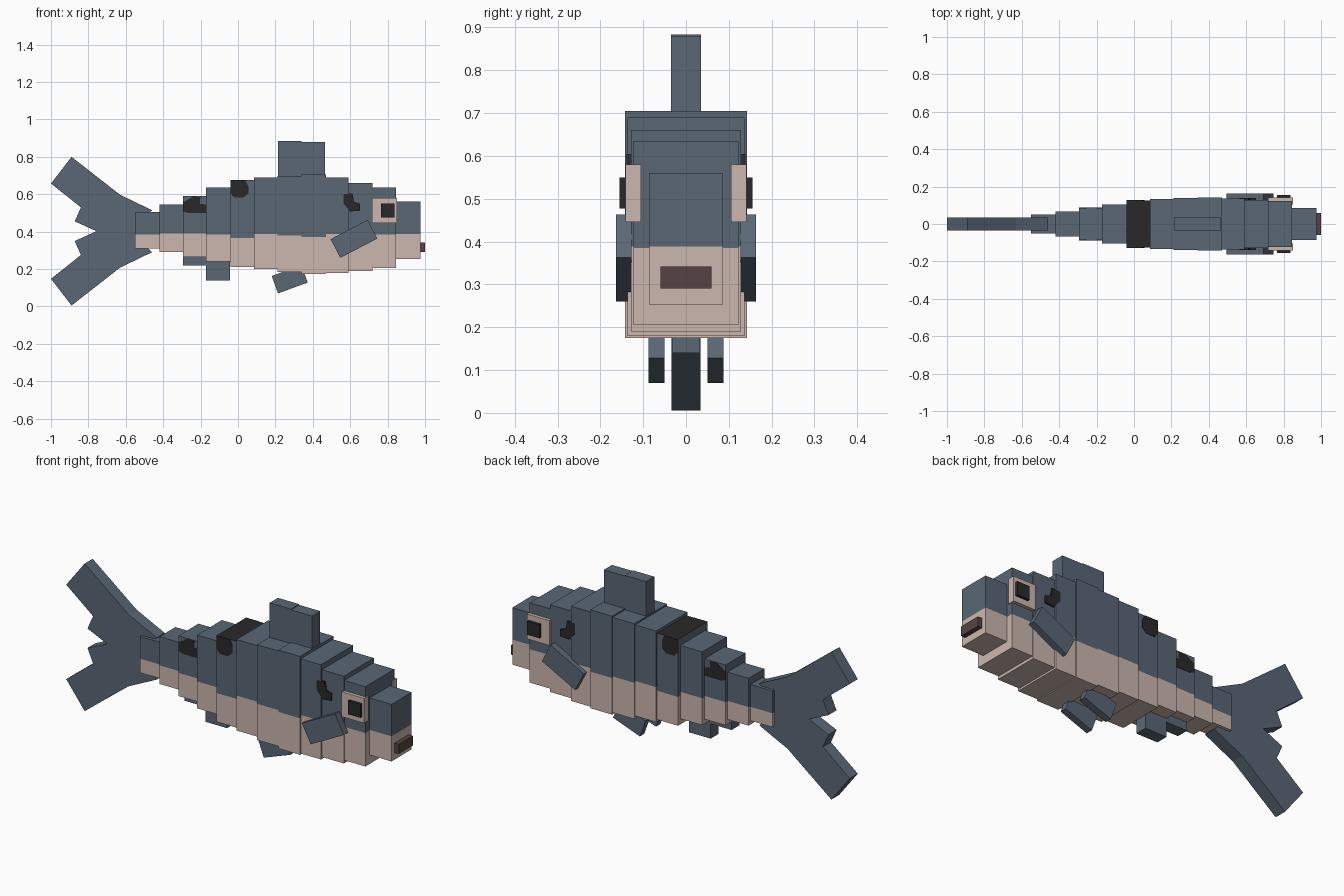
import bpy
import bmesh
import math
from mathutils import Matrix, Vector


def material(name, rgb):
    m = bpy.data.materials.new(name)
    m.diffuse_color = (*rgb, 1)
    return m


SLATE = material("slate_blue", (0.102, 0.136, 0.178))
PALE = material("pale_belly", (0.60, 0.475, 0.425))
DARK = material("dark_spot", (0.022, 0.022, 0.022))
BROWN = material("mouth_brown", (0.095, 0.055, 0.055))


def finish(name, bm, mats):
    bmesh.ops.recalc_face_normals(bm, faces=bm.faces)
    me = bpy.data.meshes.new(name)
    bm.to_mesh(me)
    bm.free()
    for m in mats:
        me.materials.append(m)
    ob = bpy.data.objects.new(name, me)
    bpy.context.collection.objects.link(ob)
    return ob


def box_bmesh(lo, hi):
    bm = bmesh.new()
    lo, hi = Vector(lo), Vector(hi)
    bmesh.ops.create_cube(bm, size=1, matrix=Matrix.Translation((lo + hi) / 2)
                          @ Matrix.Diagonal((*(hi - lo), 1)))
    return bm


def box(name, lo, hi, mat):
    return finish(name, box_bmesh(lo, hi), [mat])


def slab(name, outline, y0, y1, mat):
    """Side-view (x, z) outline extruded from y0 to y1."""
    bm = bmesh.new()
    face = bm.faces.new([bm.verts.new((x, y0, z)) for x, z in outline])
    new = bmesh.ops.extrude_face_region(bm, geom=[face])["geom"]
    bmesh.ops.translate(bm, vec=(0, y1 - y0, 0),
                        verts=[v for v in new if isinstance(v, bmesh.types.BMVert)])
    return finish(name, bm, [mat])


# Body segments: x start, x end, bottom, top, half width, belly line
segments = [
    (-0.55, -0.42, 0.31, 0.505, 0.050, 0.385),
    (-0.42, -0.295, 0.29, 0.545, 0.067, 0.39),
    (-0.295, -0.17, 0.265, 0.59, 0.085, 0.39),
    (-0.17, -0.04, 0.24, 0.635, 0.105, 0.385),
    (-0.04, 0.085, 0.21, 0.675, 0.125, 0.365),
    (0.085, 0.21, 0.20, 0.69, 0.134, 0.388),
    (0.21, 0.34, 0.185, 0.698, 0.140, 0.38),
    (0.34, 0.47, 0.175, 0.705, 0.143, 0.372),
    (0.47, 0.59, 0.18, 0.69, 0.137, 0.388),
    (0.59, 0.72, 0.19, 0.66, 0.128, 0.388),
    (0.72, 0.845, 0.205, 0.635, 0.123, 0.385),
    (0.845, 0.975, 0.253, 0.56, 0.086, 0.388),
]
for i, (x0, x1, z0, z1, w, split) in enumerate(segments):
    bm = box_bmesh((x0, -w, z0), (x1, w, z1))
    bmesh.ops.bisect_plane(bm, geom=bm.verts[:] + bm.edges[:] + bm.faces[:],
                           plane_co=(0, 0, split), plane_no=(0, 0, 1))
    for f in bm.faces:
        z = f.calc_center_median().z
        f.material_index = 1 if z < split else 0
        if i == 4 and z > z1 - 0.001:      # dark saddle on the back
            f.material_index = 2
    finish(f"body_segment_{i + 1}", bm, [SLATE, PALE, DARK])

# Forked tail, mirrored about its mid height
half = [(-0.46, 0.515), (-0.63, 0.597), (-0.89, 0.80), (-1.0, 0.657),
        (-0.84, 0.53), (-0.873, 0.455)]
mid = 0.4025
outline = half + [(-0.757, mid)] + [(x, 2 * mid - z) for x, z in reversed(half)]
slab("tail_fin", outline + [(-0.49, 0.32), (-0.49, 0.485)], -0.034, 0.034, SLATE)

# Dorsal and anal fins
box("dorsal_fin_back", (0.213, -0.035, 0.68), (0.34, 0.035, 0.884), SLATE)
box("dorsal_fin_front", (0.34, -0.035, 0.68), (0.465, 0.035, 0.88), SLATE)
box("anal_fin_front", (-0.17, -0.033, 0.14), (-0.042, 0.033, 0.25), SLATE)
box("anal_fin_back", (-0.295, -0.033, 0.22), (-0.17, 0.033, 0.28), SLATE)

# Mouth
box("mouth", (0.965, -0.06, 0.29), (1.0, 0.06, 0.342), BROWN)

# Paired parts on both sides
pectoral = [(0.495, 0.36), (0.547, 0.26), (0.745, 0.363), (0.693, 0.463)]
pelvic = [(0.18, 0.163), (0.214, 0.07), (0.373, 0.128), (0.339, 0.221)]
cheek_spot = [(0.565, 0.55), (0.565, 0.60), (0.612, 0.605), (0.62, 0.56),
              (0.652, 0.55), (0.652, 0.512), (0.60, 0.508)]
saddle_spot = [(-0.04, 0.675), (-0.04, 0.605), (-0.02, 0.582), (0.03, 0.582),
               (0.055, 0.605), (0.055, 0.645), (0.04, 0.675)]
rear_spot = [(-0.295, 0.555), (-0.295, 0.51), (-0.27, 0.50), (-0.171, 0.50),
             (-0.171, 0.545), (-0.205, 0.55), (-0.20, 0.585), (-0.24, 0.588)]
for side, s in (("right", -1), ("left", 1)):
    slab(f"pectoral_fin_{side}", pectoral, s * 0.127, s * 0.163, SLATE)
    slab(f"pelvic_fin_{side}", pelvic, s * 0.05, s * 0.087, SLATE)
    box(f"eye_plate_{side}", (0.716, min(s * 0.105, s * 0.141), 0.446),
        (0.85, max(s * 0.105, s * 0.141), 0.58), PALE)
    box(f"pupil_{side}", (0.764, min(s * 0.138, s * 0.155), 0.477),
        (0.838, max(s * 0.138, s * 0.155), 0.55), DARK)
    slab(f"cheek_spot_{side}", cheek_spot, s * 0.1295, s * 0.139, DARK)
    slab(f"saddle_spot_{side}", saddle_spot, s * 0.123, s * 0.127, DARK)
    slab(f"rear_spot_{side}", rear_spot, s * 0.083, s * 0.087, DARK)
